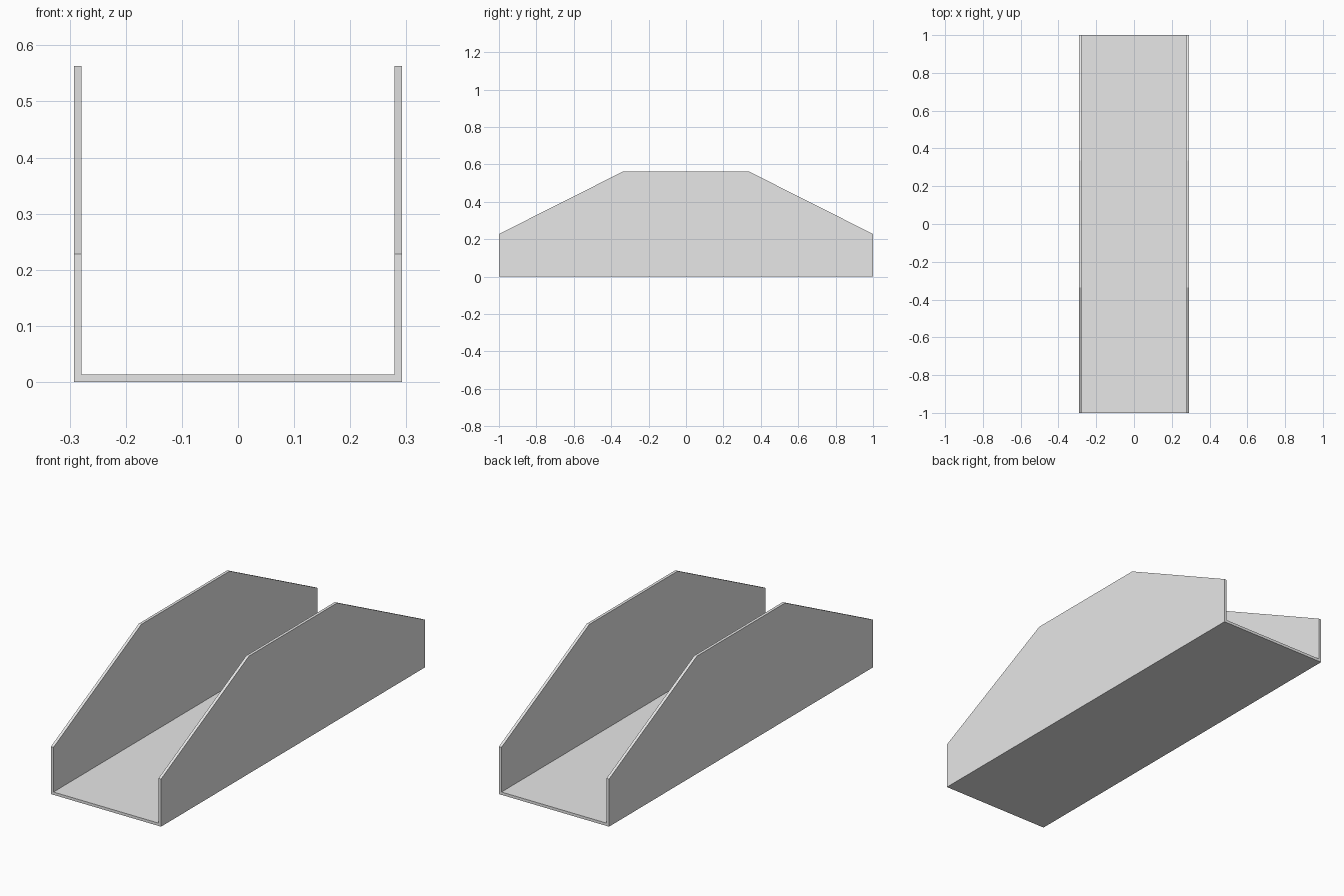
import bpy, bmesh
from mathutils import Vector

default = bpy.data.objects.get("Cube")
if default:
    bpy.data.objects.remove(default, do_unlink=True)

HALF_W, HALF_L, THICK = 0.292, 1.0, 0.0135
TOP, END_H, FLAT = 0.563, 0.228, 0.335

# Plain grey material
grey = bpy.data.materials.new("light_grey")
grey.use_nodes = True
colour = (0.8, 0.8, 0.8, 1)
grey.diffuse_color = colour
grey.node_tree.nodes["Principled BSDF"].inputs["Base Color"].default_value = colour

# U-shaped section: floor with two tall side walls, extruded along the length
inner = HALF_W - THICK
half = [(HALF_W, 0), (HALF_W, TOP), (inner, TOP), (inner, THICK)]
section = half + [(-x, z) for x, z in reversed(half)]
bm = bmesh.new()
face = bm.faces.new([bm.verts.new((x, -HALF_L, z)) for x, z in section])
new = bmesh.ops.extrude_face_region(bm, geom=[face], use_keep_orig=True)["geom"]
bmesh.ops.translate(bm, verts=[v for v in new if isinstance(v, bmesh.types.BMVert)],
                    vec=(0, 2 * HALF_L, 0))

# Slope the wall tops down towards each end and cap the cuts
for side in (-1, 1):
    bmesh.ops.bisect_plane(
        bm, geom=bm.verts[:] + bm.edges[:] + bm.faces[:], dist=1e-5,
        plane_co=(0, side * HALF_L, END_H),
        plane_no=Vector((0, side * (TOP - END_H), HALF_L - FLAT)).normalized(),
        clear_outer=True)
    bmesh.ops.holes_fill(bm, edges=[e for e in bm.edges if e.is_boundary], sides=0)
bmesh.ops.recalc_face_normals(bm, faces=bm.faces[:])

mesh = bpy.data.meshes.new("open_channel")
bm.to_mesh(mesh)
bm.free()
mesh.materials.append(grey)
channel = bpy.data.objects.new("open_channel", mesh)
bpy.context.collection.objects.link(channel)
